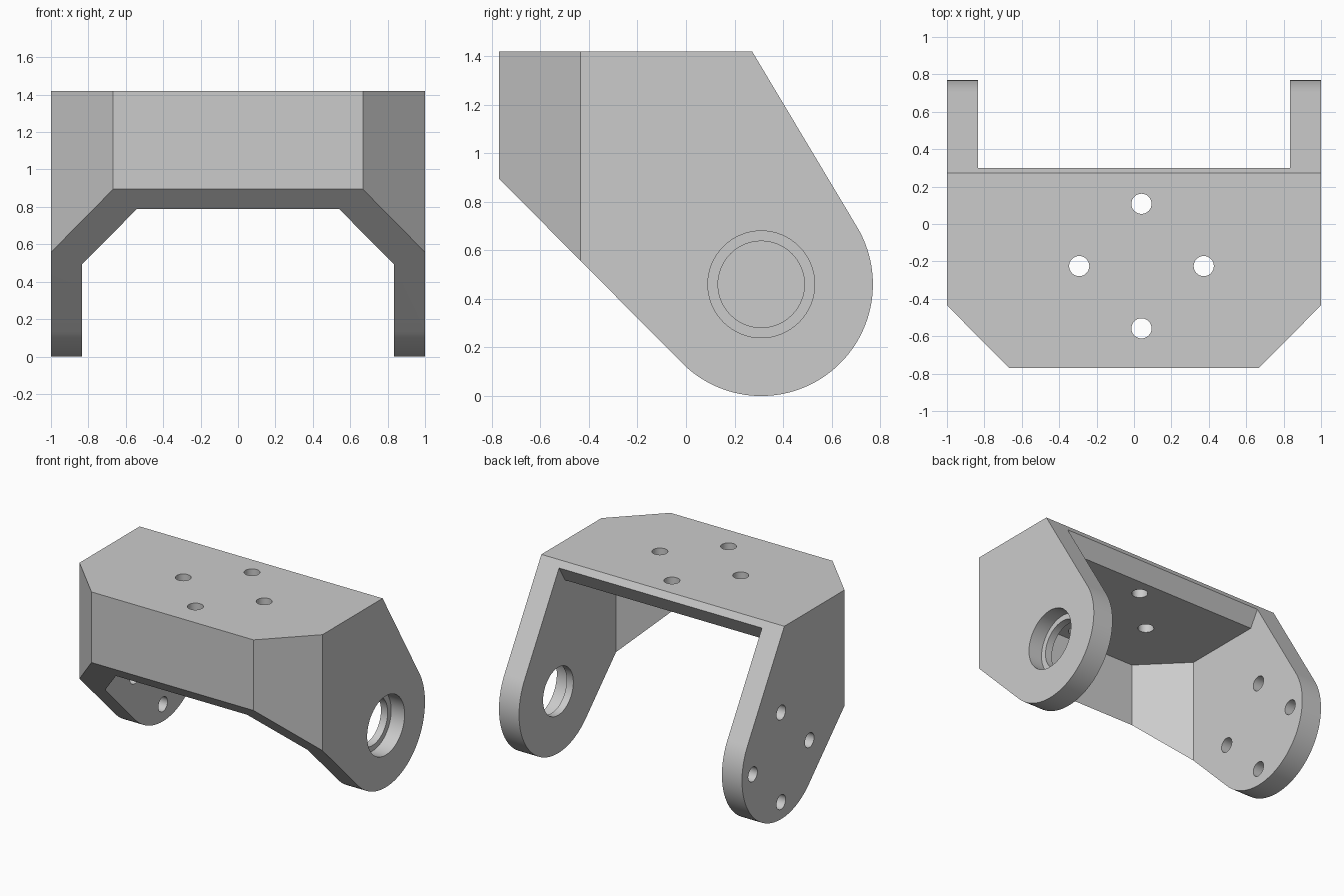
import bpy
import bmesh
from math import sin, cos, radians
from mathutils import Vector

cube = bpy.data.objects.get("Cube")
if cube:
    bpy.data.objects.remove(cube, do_unlink=True)

# Main dimensions
TOP = 1.42
WALL = 0.165
PIVOT = (0.31, 0.46)
ARM_R = 0.46
BOLT_R = 0.054
BOLT_CIRCLE = 0.333


def prism(name, points, axis, low, high):
    """Extrude a closed 2D profile along x (points are y, z) or z (points are x, y)."""
    def place(p, h):
        return (h, *p) if axis == "x" else (*p, h)
    bm = bmesh.new()
    face = bm.faces.new([bm.verts.new(place(p, low)) for p in points])
    top = bmesh.ops.extrude_face_region(bm, geom=[face])
    verts = [g for g in top["geom"] if isinstance(g, bmesh.types.BMVert)]
    shift = Vector((high - low, 0, 0)) if axis == "x" else Vector((0, 0, high - low))
    bmesh.ops.translate(bm, verts=verts, vec=shift)
    bmesh.ops.recalc_face_normals(bm, faces=bm.faces)
    mesh = bpy.data.meshes.new(name)
    bm.to_mesh(mesh)
    bm.free()
    obj = bpy.data.objects.new(name, mesh)
    bpy.context.collection.objects.link(obj)
    return obj


def arc(center, radius, start, end, steps):
    angles = [radians(start + (end - start) * i / steps) for i in range(steps + 1)]
    return [(center[0] + radius * cos(a), center[1] + radius * sin(a)) for a in angles]


def circle(center, radius, steps):
    return arc(center, radius, 0, 360, steps)[:-1]


def combine(target, tool, operation="DIFFERENCE"):
    """Apply a boolean and discard the helper."""
    tool.hide_render = True
    mod = target.modifiers.new("cut", "BOOLEAN")
    mod.operation = operation
    mod.solver = "EXACT"
    mod.object = tool
    bpy.context.view_layer.objects.active = target
    bpy.ops.object.modifier_apply(modifier=mod.name)
    bpy.data.objects.remove(tool, do_unlink=True)


# Side outline: flat top, sloped back, round pivot end, 45 degree underside
outline = [(-0.77, 0.895), (-0.77, TOP), (0.272, TOP)]
outline += arc(PIVOT, ARM_R, 31, -135, 64)
bracket = prism("bracket", outline, "x", -1, 1)

# Plan outline with the two clipped front corners
plan = [(-1.0, 1.2), (-1.0, -0.435), (-0.667, -0.77),
        (0.667, -0.77), (1.0, -0.435), (1.0, 1.2)]
combine(bracket, prism("plan_helper", plan, "z", -0.5, 2), "INTERSECT")

# Hollow between the arms, following the clipped corners
inner = 1 - WALL
hollow = [(-inner, 1.5), (-inner, -0.37), (-0.54, -0.665),
          (0.54, -0.665), (inner, -0.37), (inner, 1.5)]
combine(bracket, prism("hollow_cutter", hollow, "z", -0.5, 1.257))

# Undercut along the rear edge of the top plate
undercut = [(0.23, 1.1), (0.23, 1.257), (0.30, 1.374), (0.37, 1.491), (0.8, 1.491), (0.8, 1.1)]
combine(bracket, prism("undercut_cutter", undercut, "x", -inner, inner))

# Bearing seat in the left arm: through hole and outer counterbore
combine(bracket, prism("bore_cutter", circle(PIVOT, 0.178, 64), "x", 0.7, 1.2))
combine(bracket, prism("seat_cutter", circle(PIVOT, 0.22, 64), "x", 0.89, 1.2))

# Four bolt holes in the top plate and four in the right arm
for dx, dy in ((1, 0), (-1, 0), (0, 1), (0, -1)):
    a, b = dx * BOLT_CIRCLE, dy * BOLT_CIRCLE
    top_hole = circle((0.04 + a, -0.225 + b), BOLT_R, 32)
    combine(bracket, prism("top_hole_cutter", top_hole, "z", 1.1, 1.6))
    arm_hole = circle((PIVOT[0] + a, PIVOT[1] + b), BOLT_R, 32)
    combine(bracket, prism("arm_hole_cutter", arm_hole, "x", -1.2, -0.7))

# Plain grey finish
grey = bpy.data.materials.new("plain_grey")
grey.use_nodes = True
color = (0.6, 0.6, 0.6, 1)
grey.diffuse_color = color
grey.node_tree.nodes["Principled BSDF"].inputs["Base Color"].default_value = color
bracket.data.materials.clear()
bracket.data.materials.append(grey)
for poly in bracket.data.polygons:
    poly.material_index = 0

# Smooth round surfaces, crisp edges
bpy.ops.object.select_all(action="DESELECT")
bracket.select_set(True)
bpy.context.view_layer.objects.active = bracket
bpy.ops.object.shade_smooth_by_angle(angle=radians(20))
